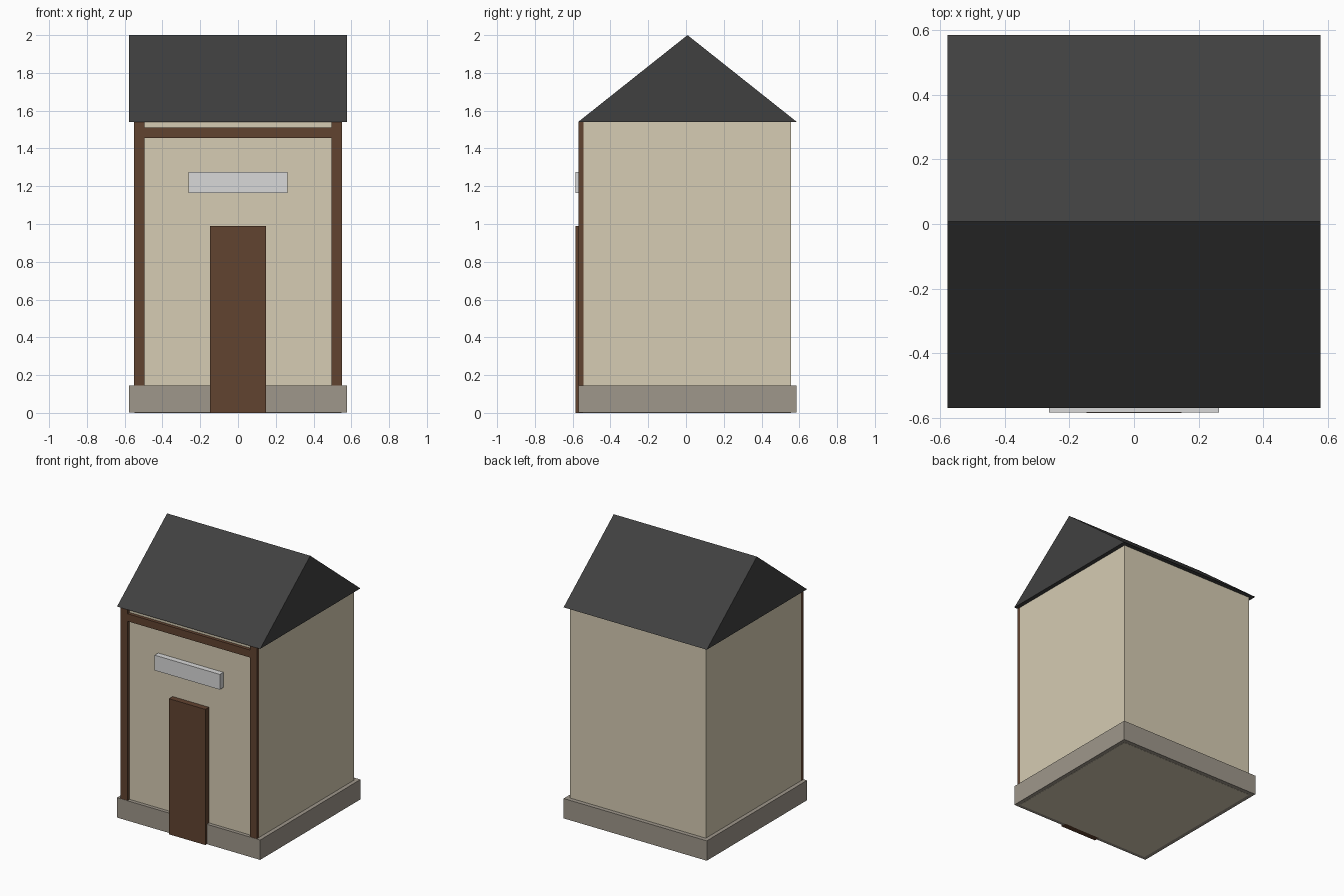
import bpy, bmesh

if "Cube" in bpy.data.objects:
    bpy.data.objects.remove(bpy.data.objects["Cube"])


def lin(c):
    c /= 255
    return c / 12.92 if c <= 0.04045 else ((c + 0.055) / 1.055) ** 2.4


def material(name, r, g, b):
    m = bpy.data.materials.new(name)
    m.diffuse_color = (lin(r), lin(g), lin(b), 1)
    m.use_nodes = True
    m.node_tree.nodes["Principled BSDF"].inputs["Base Color"].default_value = m.diffuse_color
    return m


tan = material("tan plaster", 214, 204, 179)
brown = material("brown wood", 97, 67, 48)
stone = material("grey stone", 159, 151, 139)
slate = material("dark slate", 64, 64, 64)
pale = material("pale grey", 217, 217, 217)


def add_object(name, bm, mat):
    bmesh.ops.recalc_face_normals(bm, faces=bm.faces)
    me = bpy.data.meshes.new(name)
    bm.to_mesh(me)
    bm.free()
    me.materials.append(mat)
    ob = bpy.data.objects.new(name, me)
    bpy.context.collection.objects.link(ob)
    return ob


def extrude_x(name, profile, x0, x1, mat):
    """Extrude a (y, z) profile from x0 to x1."""
    bm = bmesh.new()
    face = bm.faces.new([bm.verts.new((x0, y, z)) for y, z in profile])
    new = bmesh.ops.extrude_face_region(bm, geom=[face])["geom"]
    bmesh.ops.translate(bm, vec=(x1 - x0, 0, 0),
                        verts=[v for v in new if isinstance(v, bmesh.types.BMVert)])
    return add_object(name, bm, mat)


def box(name, x0, x1, y0, y1, z0, z1, mat):
    return extrude_x(name, [(y0, z0), (y1, z0), (y1, z1), (y0, z1)], x0, x1, mat)


CY = 0.008        # body centre in y; the door projects to the front
HALF = 0.578      # half width of plinth and roof
EAVE = 1.541
WALL_FRONT = -0.544
TRIM_FRONT = -0.569

# Plinth and walls (wall core reaches the ground)
box("plinth", -HALF, HALF, CY - HALF, CY + HALF, 0.001, 0.146, stone)
box("walls", -0.549, 0.549, WALL_FRONT, 0.555, 0, EAVE - 0.001, tan)

# Gable roof, ridge along x
extrude_x("roof", [(CY - HALF, EAVE), (CY + HALF, EAVE), (CY, 2.0)], -HALF, HALF, slate)

# Timber frame on the front
for side, name in ((-1, "left_post"), (1, "right_post")):
    a, b = sorted((side * 0.494, side * 0.55))
    box(name, a, b, TRIM_FRONT + 0.001, WALL_FRONT + 0.002, 0.146, EAVE, brown)
box("cross_beam", -0.494, 0.494, TRIM_FRONT + 0.001, WALL_FRONT + 0.002, 1.455, 1.51, brown)

# Door and blank sign board
box("door", -0.147, 0.147, -0.586, WALL_FRONT + 0.002, 0, 0.99, brown)
box("sign_board", -0.263, 0.263, -0.585, WALL_FRONT + 0.002, 1.165, 1.276, pale)
